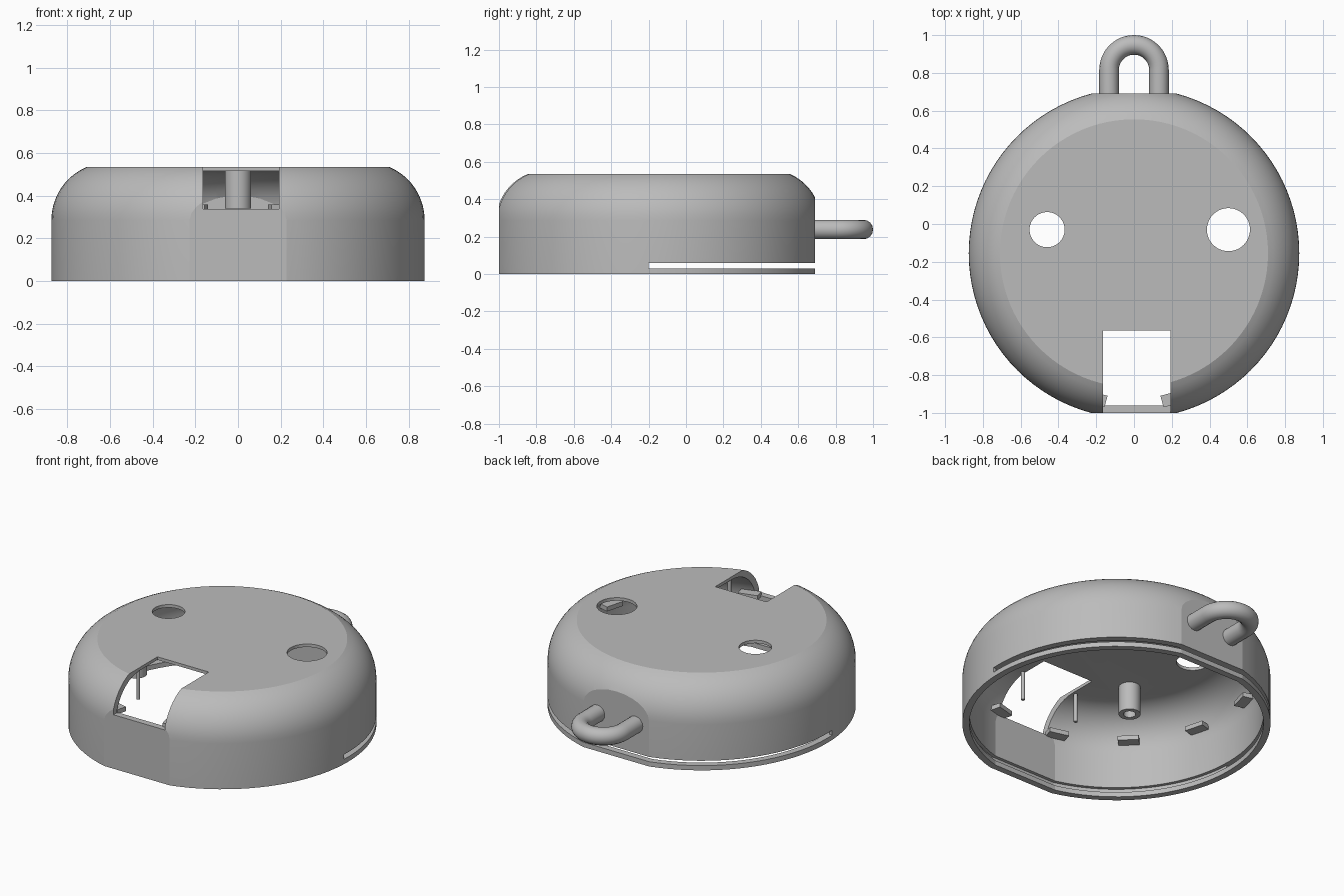
import bpy, bmesh, math
from mathutils import Vector, Matrix

cube = bpy.data.objects.get("Cube")
if cube:
    bpy.data.objects.remove(cube)

CY = -0.155            # centre of the round housing
SEG = 96

grey = bpy.data.materials.new("plain grey")
grey.use_nodes = True
COL = (0.5, 0.5, 0.5, 1)
grey.diffuse_color = COL
grey.node_tree.nodes["Principled BSDF"].inputs["Base Color"].default_value = COL


def to_object(bm, name):
    bmesh.ops.recalc_face_normals(bm, faces=bm.faces[:])
    mesh = bpy.data.meshes.new(name)
    bm.to_mesh(mesh)
    bm.free()
    mesh.materials.append(grey)
    ob = bpy.data.objects.new(name, mesh)
    bpy.context.scene.collection.objects.link(ob)
    return ob


def smooth(ob, angle=12):
    bpy.ops.object.select_all(action='DESELECT')
    ob.select_set(True)
    bpy.context.view_layer.objects.active = ob
    bpy.ops.object.shade_smooth_by_angle(angle=math.radians(angle))


def round_solid(name, profile, flat):
    """Closed turned solid from (radius, z) rings, trimmed flat front and back."""
    bm = bmesh.new()
    rings = []
    for r, z in profile:
        rings.append([bm.verts.new((r * math.cos(a), r * math.sin(a) + CY, z))
                      for a in (2 * math.pi * i / SEG for i in range(SEG))])
    for low, high in zip(rings, rings[1:]):
        for i in range(SEG):
            j = (i + 1) % SEG
            bm.faces.new((low[i], low[j], high[j], high[i]))
    bm.faces.new(rings[0][::-1])
    bm.faces.new(rings[-1])
    for side in (-1, 1):
        geom = bm.verts[:] + bm.edges[:] + bm.faces[:]
        cut = bmesh.ops.bisect_plane(bm, geom=geom, plane_co=(0, CY + side * flat, 0),
                                     plane_no=(0, side, 0), clear_outer=True)
        edges = [e for e in cut["geom_cut"] if isinstance(e, bmesh.types.BMEdge)]
        bmesh.ops.edgeloop_fill(bm, edges=edges)
    return to_object(bm, name)


def dome(radius, z_top):
    """Shoulder arc, ending where it meets the top plane."""
    centre_r, centre_z = 0.605, 0.286
    end = math.asin(min(1, (z_top - centre_z) / radius))
    return [(centre_r + radius * math.cos(end * i / 10),
             centre_z + radius * math.sin(end * i / 10)) for i in range(11)]


def box(name, low, high):
    low, high = Vector(low), Vector(high)
    bm = bmesh.new()
    m = Matrix.Translation((low + high) / 2) @ Matrix.Diagonal((*(high - low), 1))
    bmesh.ops.create_cube(bm, size=1, matrix=m)
    return to_object(bm, name)


def cylinder(name, x, y, r, z0, z1, seg=32):
    bm = bmesh.new()
    bmesh.ops.create_cone(bm, cap_ends=True, segments=seg, radius1=r, radius2=r,
                          depth=z1 - z0, matrix=Matrix.Translation((x, y, (z0 + z1) / 2)))
    return to_object(bm, name)


def carve(ob, cutters):
    for c in cutters:
        mod = ob.modifiers.new("cut", 'BOOLEAN')
        mod.operation = 'DIFFERENCE'
        mod.solver = 'EXACT'
        mod.object = c
    bpy.context.view_layer.update()
    dg = bpy.context.evaluated_depsgraph_get()
    mesh = bpy.data.meshes.new_from_object(ob.evaluated_get(dg))
    ob.modifiers.clear()
    ob.data = mesh
    for c in cutters:
        bpy.data.objects.remove(c)
    smooth(ob)


# Hollow housing with window, two round holes, lid groove and rear slot
housing = round_solid("housing", [(0.875, 0)] + dome(0.27, 0.535), 0.845)
carve(housing, [
    round_solid("cavity", [(0.835, -0.1)] + dome(0.23, 0.516), 0.805),
    round_solid("lid_groove", [(0.855, 0.03), (0.855, 0.06)], 0.825),
    box("rear_slot", (-1, -0.2, 0.03), (1, 0.9, 0.06)),
    box("window", (-0.163, -1.2, 0.338), (0.193, -0.565, 0.7)),
    cylinder("left_hole", 0.5, -0.03, 0.114, 0.4, 0.7, 48),
    cylinder("right_hole", -0.46, -0.03, 0.093, 0.4, 0.7, 48)])

# Hanging loop: round tube swept along a U
curve = bpy.data.curves.new("hanging_loop", 'CURVE')
curve.dimensions = '3D'
curve.bevel_depth = 0.052
curve.bevel_resolution = 6
curve.use_fill_caps = True
path = [(0.132, 0.67)]
path += [(0.132 * math.cos(math.pi * i / 24), 0.816 + 0.132 * math.sin(math.pi * i / 24))
         for i in range(25)]
path.append((-0.132, 0.67))
spline = curve.splines.new('POLY')
spline.points.add(len(path) - 1)
for p, (x, y) in zip(spline.points, path):
    p.co = (x, y, 0.238, 1)
tube = bpy.data.objects.new("loop_path", curve)
bpy.context.scene.collection.objects.link(tube)
bpy.context.view_layer.update()
mesh = bpy.data.meshes.new_from_object(
    tube.evaluated_get(bpy.context.evaluated_depsgraph_get()))
bpy.data.objects.remove(tube)
mesh.materials.clear()
mesh.materials.append(grey)
loop = bpy.data.objects.new("hanging_loop", mesh)
bpy.context.scene.collection.objects.link(loop)
smooth(loop, 40)

# Hollow screw posts under the top
for name, x, y in (("front_post", -0.37, -0.48), ("back_post", 0, 0.38)):
    post = cylinder(name, x, y, 0.062, 0.34, 0.525)
    carve(post, [cylinder("bore", x, y, 0.035, 0.3, 0.5)])

# Thin pins beside the window
for name, x in (("right_pin", -0.18), ("left_pin", 0.21)):
    smooth(cylinder(name, x, -0.73, 0.011, 0.33, 0.51, 12), 40)

# Ring of retaining tabs on the inner wall
for k in range(12):
    tab = box("retaining_tab", (0.765, -0.06, 0.332), (0.828, 0.06, 0.36))
    turn = Matrix.Rotation(math.radians(15 + 30 * k), 4, 'Z')
    tab.data.transform(Matrix.Translation((0, CY, 0)) @ turn)
